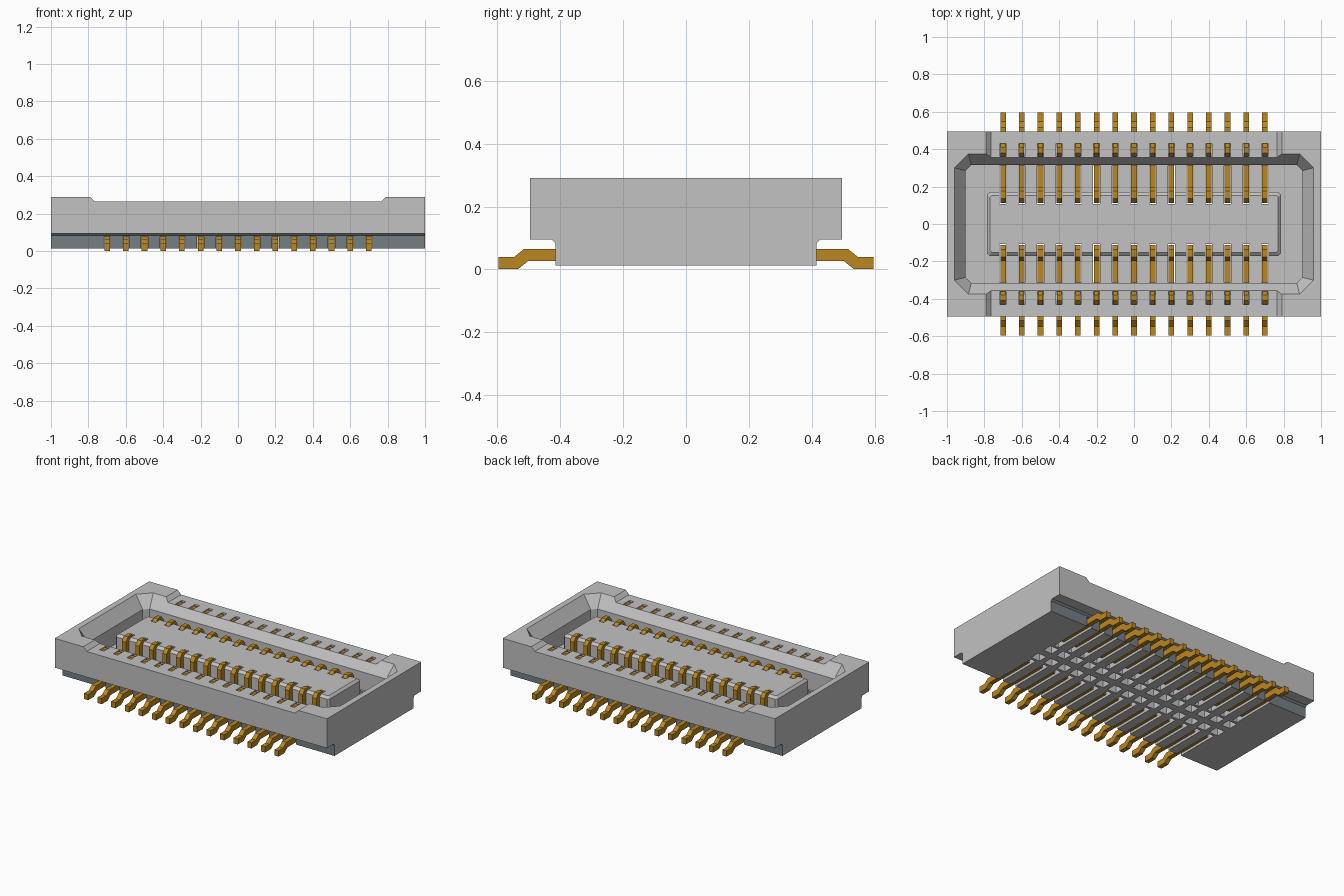
import bpy, bmesh
from mathutils import Vector

if "Cube" in bpy.data.objects:
    bpy.data.objects.remove(bpy.data.objects["Cube"])


def material(name, rgb):
    m = bpy.data.materials.new(name)
    m.use_nodes = True
    m.diffuse_color = (*rgb, 1)
    m.node_tree.nodes["Principled BSDF"].inputs["Base Color"].default_value = (*rgb, 1)
    return m


grey = material("light grey plastic", (0.54, 0.54, 0.54))
slate = material("slate grey", (0.18, 0.21, 0.23))
gold = material("gold", (0.5, 0.245, 0.014))

PITCH = 0.1
COLUMNS = [i * PITCH for i in range(-7, 8)]


def loft(bm, rings):
    """Closed solid through matching rings of points."""
    loops = [[bm.verts.new(p) for p in ring] for ring in rings]
    n = len(loops[0])
    for low, high in zip(loops, loops[1:]):
        for i in range(n):
            j = (i + 1) % n
            bm.faces.new((low[i], low[j], high[j], high[i]))
    bm.faces.new(loops[0][::-1])
    bm.faces.new(loops[-1])


def slice_x(bm, pts, x, width):
    """Extrude a (y, z) outline along x, centred on x."""
    loft(bm, [[(x + s * width / 2, y, z) for y, z in pts] for s in (-1, 1)])


def both_rows(bm, pts, width):
    """Repeat an outline for every column, on the back and front rows."""
    for x in COLUMNS:
        for side in (1, -1):
            slice_x(bm, [(y * side, z) for y, z in pts], x, width)


def octagon(hx, hy, c, z):
    quarter = [(hx, hy - c), (hx - c, hy)]
    flip = [(-x, y) for x, y in quarter[::-1]]
    half = quarter + flip
    return [(x, y, z) for x, y in half + [(-x, -y) for x, y in half]]


def rect(y0, y1, z0, z1):
    return [(y0, z0), (y1, z0), (y1, z1), (y0, z1)]


def ribbon(path, thickness):
    """Outline of a bent strip around a centre line, with mitred bends."""
    pts = [Vector(p) for p in path]
    left, right = [], []
    for i, p in enumerate(pts):
        d0 = (p - pts[i - 1]).normalized() if i else (pts[1] - p).normalized()
        d1 = (pts[i + 1] - p).normalized() if i < len(pts) - 1 else d0
        n0, n1 = Vector((-d0.y, d0.x)), Vector((-d1.y, d1.x))
        off = (n0 + n1) * (thickness / 2 / (1 + n0.dot(n1)))
        left.append(tuple(p + off))
        right.append(tuple(p - off))
    return left + right[::-1]


def make(name, build, mats=()):
    bm = bmesh.new()
    build(bm)
    bmesh.ops.recalc_face_normals(bm, faces=bm.faces)
    me = bpy.data.meshes.new(name)
    bm.to_mesh(me)
    bm.free()
    for m in mats:
        me.materials.append(m)
    ob = bpy.data.objects.new(name, me)
    bpy.context.collection.objects.link(ob)
    return ob


def carve(ob, cutters):
    for c in cutters:
        mod = ob.modifiers.new("cut", "BOOLEAN")
        mod.operation = "DIFFERENCE"
        mod.solver = "EXACT"
        mod.object = c
    deps = bpy.context.evaluated_depsgraph_get()
    me = bpy.data.meshes.new_from_object(ob.evaluated_get(deps))
    ob.modifiers.clear()
    ob.data = me


# Housing: wide upper body over a narrower base
half = [(0.415, 0.013), (0.415, 0.083), (0.425, 0.095), (0.495, 0.095), (0.495, 0.29)]
outline = half + [(-y, z) for y, z in half[::-1]]
housing = make("housing", lambda bm: slice_x(bm, outline, 0, 2), (grey, slate))
for f in housing.data.polygons:
    if abs(f.normal.y) > 0.7 and f.center.z < 0.095:
        f.material_index = 1

# Central island with a chamfered top edge
island = make("island", lambda bm: loft(bm, [
    octagon(0.785, 0.17, 0.012, 0.085),
    octagon(0.785, 0.17, 0.012, 0.235),
    octagon(0.77, 0.152, 0.008, 0.25)]), (grey,))

# Cutters: socket, lowered long rims, contact slots, tip holes, underside pockets
socket = make("socket_cutter", lambda bm: loft(bm, [
    octagon(0.9, 0.315, 0.03, 0.09),
    octagon(0.9, 0.315, 0.03, 0.21),
    octagon(0.99, 0.405, 0.0975, 0.33)]))
notch = [(-0.82, 0.32), (-0.765, 0.265), (0.765, 0.265), (0.82, 0.32)]
rims = make("rim_cutter", lambda bm: loft(
    bm, [[(x, y, z) for x, z in notch] for y in (-0.6, 0.6)]))
slot = [(0.108, -0.1), (0.45, -0.1), (0.45, 0.078), (0.312, 0.078), (0.312, 0.4), (0.108, 0.4)]
slots = make("slot_cutter", lambda bm: both_rows(bm, slot, 0.036))
holes = make("hole_cutter", lambda bm: both_rows(bm, rect(0.362, 0.43, 0.235, 0.4), 0.032))
pockets = make("pocket_cutter", lambda bm: both_rows(bm, rect(0.025, 0.09, -0.1, 0.2), 0.065))

carve(housing, [socket, rims, slots, holes, pockets])
carve(island, [slots, pockets])
for c in (socket, rims, slots, holes, pockets):
    bpy.data.objects.remove(c)

# Contacts: foot, step, floor run, riser and curl over the island edge
lead = ribbon([(0.595, 0.02), (0.54, 0.02), (0.508, 0.046), (0.18, 0.046),
               (0.18, 0.228), (0.168, 0.243), (0.145, 0.243), (0.125, 0.222)], 0.038)
make("contacts", lambda bm: both_rows(bm, lead, 0.03), (gold,))

# Contact tips showing in the rim holes
tip = [(0.362, 0.23), (0.362, 0.245), (0.38, 0.264), (0.41, 0.264), (0.43, 0.245), (0.43, 0.23)]
make("contact_tips", lambda bm: both_rows(bm, tip, 0.026), (gold,))
